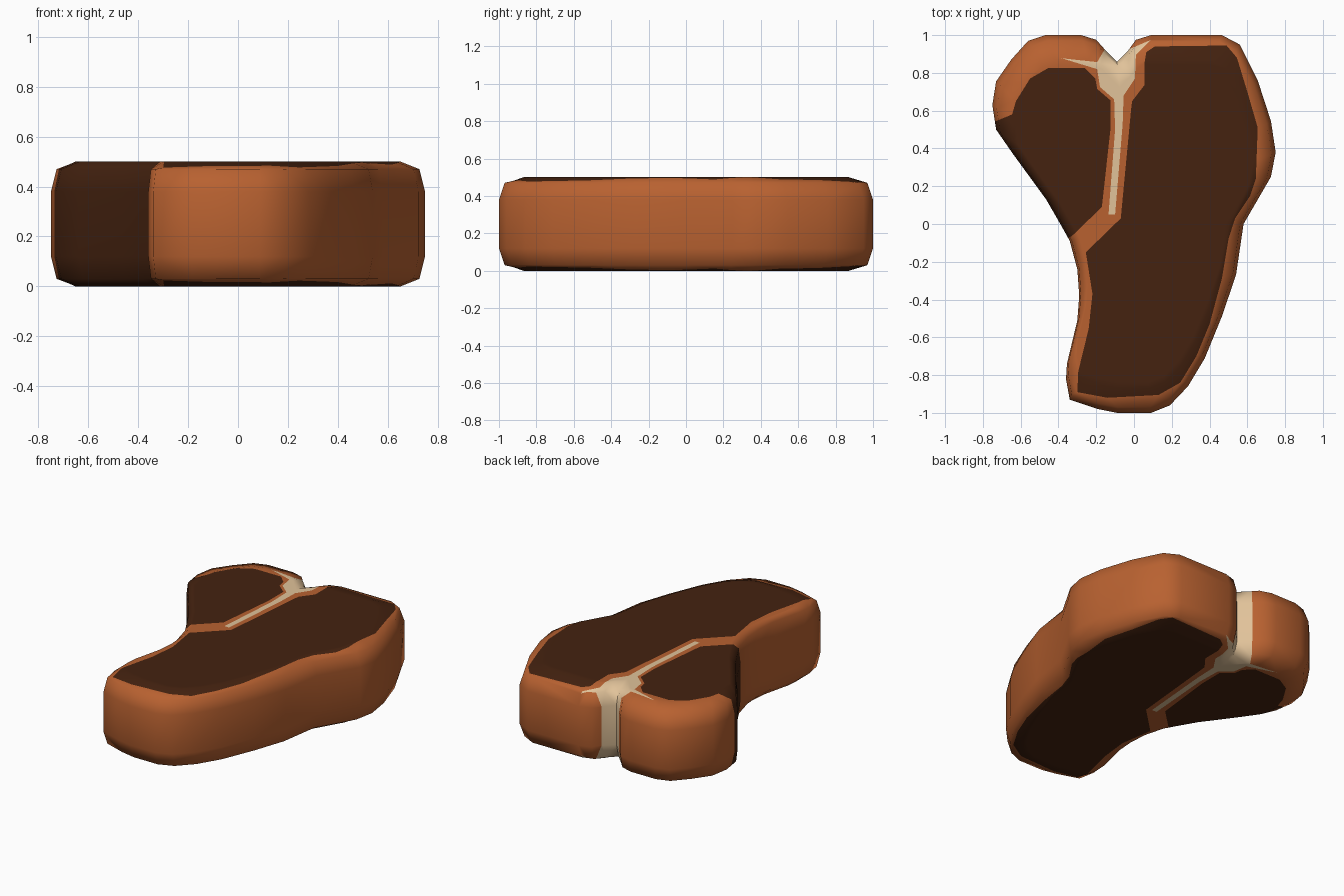
import bpy, bmesh
from mathutils import Vector
from mathutils.geometry import delaunay_2d_cdt, intersect_point_line

if "Cube" in bpy.data.objects:
    bpy.data.objects.remove(bpy.data.objects["Cube"])

HEIGHT = 0.5
# Footprint of the whole cut, counter-clockwise from the notch
OUTLINE = [(-.09, .86), (-.16, .93), (-.2, .975), (-.28, 1), (-.47, 1), (-.56, .97),
           (-.65, .87), (-.73, .755), (-.75, .63), (-.73, .5), (-.64, .37), (-.465, .13),
           (-.39, 0), (-.34, -.09), (-.3, -.24), (-.29, -.38), (-.3, -.51), (-.355, -.74),
           (-.36, -.82), (-.34, -.93), (-.19, -.98), (-.09, -1), (.09, -1), (.19, -.96),
           (.285, -.86), (.375, -.71), (.465, -.49), (.54, -.27), (.58, 0), (.725, .25),
           (.75, .38), (.725, .545), (.655, .76), (.56, .95), (.465, 1), (.09, 1),
           (.01, .975), (-.03, .92)]
# Small meat area (runs over the left side)
SMALL_MEAT = [(-.8, .52), (-.73, .545), (-.645, .58), (-.625, .65), (-.55, .77), (-.455, .825),
              (-.26, .825), (-.205, .77), (-.195, .715), (-.125, .655), (-.125, .5),
              (-.17, .09), (-.33, -.065), (-.4, -.1)]
# Large meat area
LARGE_MEAT = [(.065, .91), (.11, .94), (.49, .945), (.545, .88), (.6, .7), (.655, .51),
              (.645, .24), (.615, .15), (.535, .03), (.5, -.08), (.465, -.29), (.4, -.53),
              (.33, -.7), (.245, -.84), (.13, -.905), (-.14, -.92), (-.3, -.89), (-.295, -.78),
              (-.24, -.555), (-.22, -.37), (-.255, -.15), (-.07, .03), (-.015, .61),
              (-.01, .65), (.055, .735), (.055, .85)]
# T-shaped bone (runs down the notch)
BONE = [(-.385, .878), (-.195, .857), (-.155, .925), (-.12, .96), (-.05, .95), (-.025, .926),
        (.09, .975), (.01, .895), (.005, .77), (-.055, .68), (-.06, .53), (-.1, .05),
        (-.135, .05), (-.1, .5), (-.105, .66), (-.18, .725), (-.195, .82)]
# Rounded rim: outline scale -> height
RIM = [(1.0, .38), (.97, .47), (.87, .5), (.84, .5)]


def inside(p, poly):
    hit = False
    for (ax, ay), (bx, by) in zip(poly, poly[1:] + poly[:1]):
        if (ay > p[1]) != (by > p[1]) and p[0] < ax + (p[1] - ay) * (bx - ax) / (by - ay):
            hit = not hit
    return hit


def rim_height(p):
    """Height from how far p lies towards the outline, seen from the centre."""
    ratio = 0
    for a, b in zip(OUTLINE, OUTLINE[1:] + OUTLINE[:1]):
        a, b = Vector(a), Vector(b)
        ca, cb, full = a.x * p.y - a.y * p.x, p.x * b.y - p.y * b.x, a.x * b.y - a.y * b.x
        if full > 0 and ca >= -1e-5 and cb >= -1e-5:
            ratio = max(ratio, (ca + cb) / full)
    for (r0, z0), (r1, z1) in zip(RIM, RIM[1:]):
        if ratio >= r1:
            return z1 + (z0 - z1) * min(1, (ratio - r1) / (r0 - r1))
    return HEIGHT


def material(name, rgb):
    m = bpy.data.materials.new(name)
    m.diffuse_color = (*rgb, 1)
    m.use_nodes = True
    m.node_tree.nodes["Principled BSDF"].inputs["Base Color"].default_value = m.diffuse_color
    return m


# Cut the footprint along rim rings and colour borders
loops = [[(x * r, y * r) for x, y in OUTLINE] for r, _ in RIM]
loops += [SMALL_MEAT, LARGE_MEAT, BONE]
points, edges = [], []
for loop in loops:
    n, k = len(points), len(loop)
    points += [Vector(p) for p in loop]
    edges += [(n + i, n + (i + 1) % k) for i in range(k)]
flat, _, tris, *_ = delaunay_2d_cdt(points, edges, [], 0, 1e-4)

# Top and mirrored bottom surfaces
bm = bmesh.new()
top, bottom = [], []
for p in flat:
    z = rim_height(p)
    top.append(bm.verts.new((p.x, p.y, z)))
    bottom.append(bm.verts.new((p.x, p.y, HEIGHT - z)))
border = {}
for t in tris:
    c = sum((flat[i] for i in t), Vector((0, 0))) / len(t)
    if not inside(c, OUTLINE):
        continue
    if inside(c, BONE):
        colour = 2
    elif inside(c, SMALL_MEAT) or inside(c, LARGE_MEAT):
        colour = 1
    else:
        colour = 0
    bm.faces.new([top[i] for i in t]).material_index = colour
    bm.faces.new([bottom[i] for i in reversed(t)]).material_index = colour
    for i, j in zip(t, list(t[1:]) + [t[0]]):
        if (j, i) in border:
            del border[(j, i)]
        else:
            border[(i, j)] = colour

# Side wall takes the colour of the rim above it
for (i, j), colour in border.items():
    bm.faces.new((top[j], top[i], bottom[i], bottom[j])).material_index = colour
bmesh.ops.delete(bm, geom=[v for v in bm.verts if not v.link_faces], context='VERTS')
bmesh.ops.recalc_face_normals(bm, faces=bm.faces)

mesh = bpy.data.meshes.new("steak")
bm.to_mesh(mesh)
bm.free()
mesh.materials.append(material("browned fat", (.48, .12, .03)))
mesh.materials.append(material("seared meat", (.058, .016, .005)))
mesh.materials.append(material("bone", (.75, .54, .32)))
steak = bpy.data.objects.new("steak", mesh)
bpy.context.collection.objects.link(steak)
bpy.context.view_layer.objects.active = steak
steak.select_set(True)
bpy.ops.object.shade_smooth_by_angle(angle=1.3)
